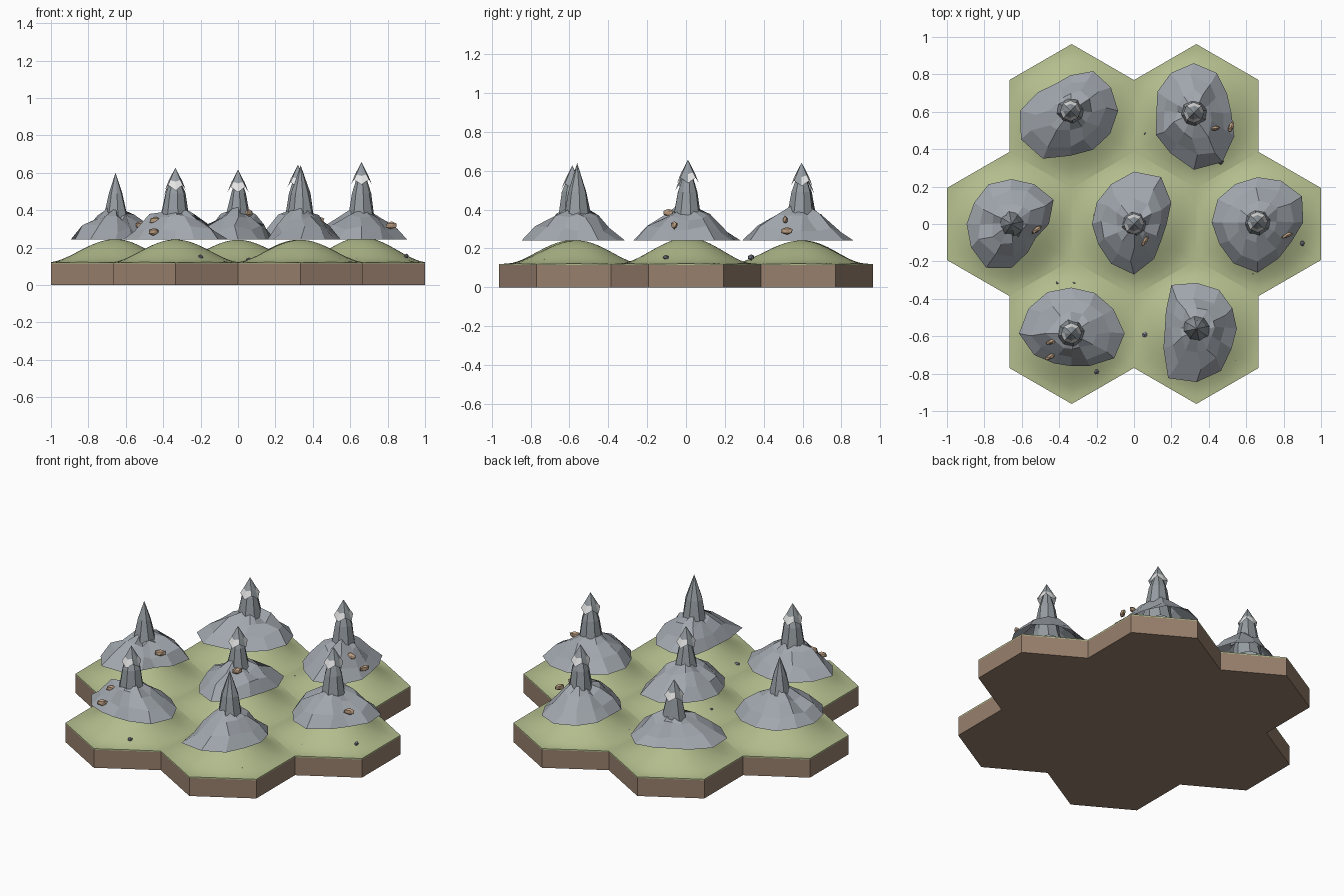
import bpy, bmesh, math, random
from mathutils import Vector

if "Cube" in bpy.data.objects:
    bpy.data.objects.remove(bpy.data.objects["Cube"])

random.seed(4)
HEX_R = 0.385      # tile corner radius
SOIL_TOP = 0.114
GRASS_Z = 0.121
RIM_Z = 0.242      # lower edge of the rock skirts


def material(name, r, g, b):
    def lin(c):
        c /= 255
        return c / 12.92 if c <= 0.04045 else ((c + 0.055) / 1.055) ** 2.4
    m = bpy.data.materials.new(name)
    m.diffuse_color = (lin(r), lin(g), lin(b), 1)
    m.use_nodes = True
    m.node_tree.nodes["Principled BSDF"].inputs["Base Color"].default_value = m.diffuse_color
    return m


SOIL = material("soil brown", 152, 128, 109)
GRASS = material("meadow green", 180, 190, 142)
ROCK = material("light rock grey", 161, 167, 174)
PEAK = material("peak grey", 148, 155, 160)
SNOW = material("snow white", 226, 227, 226)
TAN = material("tan stone", 190, 160, 132)
PEBBLE = material("pebble grey", 128, 130, 142)


def finish(bm, name, *mats, smooth=False):
    me = bpy.data.meshes.new(name)
    bmesh.ops.recalc_face_normals(bm, faces=bm.faces)
    for f in bm.faces:
        f.smooth = smooth
    bm.to_mesh(me)
    bm.free()
    for m in mats:
        me.materials.append(m)
    ob = bpy.data.objects.new(name, me)
    bpy.context.collection.objects.link(ob)
    return ob


def corner(i, r=HEX_R):
    a = math.radians(30 + 60 * i)
    return Vector((r * math.cos(a), r * math.sin(a), 0))


def hill(r, height):
    # bell profile fading out just before the tile edge
    t = min(r / 0.345, 1)
    return GRASS_Z + height * math.cos(t * math.pi / 2) ** 1.7


def soil_tile(c):
    bm = bmesh.new()
    low = [bm.verts.new(c + corner(i)) for i in range(6)]
    top = [bm.verts.new(c + corner(i) + Vector((0, 0, SOIL_TOP))) for i in range(6)]
    bm.faces.new(low[::-1])
    bm.faces.new(top)
    for i in range(6):
        # sides shared with a neighbouring tile are left out
        mid = c + (corner(i) + corner((i + 1) % 6))
        if mid.length > 0.75:
            j = (i + 1) % 6
            bm.faces.new((low[i], low[j], top[j], top[i]))
    finish(bm, "soil_tile", SOIL)


def grass_tile(c, peak, height, rings=14):
    # concentric hexagons lifted into a soft hill, plus a thin turf edge
    bm = bmesh.new()
    loops = []
    for k in range(1, rings + 1):
        loop = []
        for i in range(6):
            for s in range(6):
                p = corner(i).lerp(corner((i + 1) % 6), s / 6) * (k / rings)
                shift = (peak - c) * (1 - k / rings)
                loop.append(bm.verts.new(c + p + shift + Vector((0, 0, hill(p.length, height)))))
        loops.append(loop)
    loops.append([bm.verts.new((v.co.x, v.co.y, SOIL_TOP)) for v in loops[-1]])
    mid = bm.verts.new((peak.x, peak.y, GRASS_Z + height))
    n = len(loops[0])
    for i in range(n):
        j = (i + 1) % n
        bm.faces.new((mid, loops[0][i], loops[0][j]))
        for a, b in zip(loops, loops[1:]):
            if b is loops[-1]:
                m = (a[i].co + a[j].co) / 2
                if Vector((m.x, m.y)).length < 0.39 or (m.xy - c.xy).length > 0.39:
                    continue
            bm.faces.new((a[i], b[i], b[j], a[j]))
    ob = finish(bm, "grass_hill", GRASS, smooth=True)
    bpy.context.view_layer.objects.active = ob
    ob.select_set(True)
    bpy.ops.object.shade_smooth_by_angle(angle=math.radians(40))
    ob.select_set(False)


def rock_skirt(p, radii):
    # faceted outcrop draped around the peak, rim hovering over the hill
    bm = bmesh.new()
    loops = []
    for f, z in ((1, RIM_Z), (0.74, 0.305), (0.45, 0.365), (0.16, 0.405)):
        loop = []
        for i, r in enumerate(radii):
            jig = 0 if f == 1 else 1
            a = math.radians(30 * i + jig * random.uniform(-6, 6))
            q = r * f * (1 + jig * random.uniform(-0.1, 0.1))
            dz = jig * random.uniform(-0.022, 0.018)
            loop.append(bm.verts.new((p.x + q * math.cos(a), p.y + q * math.sin(a), z + dz)))
        loops.append(loop)
    n = len(radii)
    for a, b in zip(loops, loops[1:]):
        for i in range(n):
            j = (i + 1) % n
            bm.faces.new((a[i], a[j], b[j], b[i]))
    bm.faces.new(loops[-1])
    finish(bm, "rock_skirt", ROCK)


def spire(p, top, waist, snowy, sides=8):
    # tall faceted peak
    bm = bmesh.new()
    loops = []
    for r, z in ((0.086, 0.27), (0.078, 0.33), (waist, 0.49)):
        loops.append([bm.verts.new((
            p.x + r * random.uniform(0.92, 1.08) * math.cos(2 * math.pi * i / sides + 0.2),
            p.y + r * random.uniform(0.92, 1.08) * math.sin(2 * math.pi * i / sides + 0.2), z))
            for i in range(sides)])
    tip = bm.verts.new((p.x, p.y, top))
    for i in range(sides):
        j = (i + 1) % sides
        for a, b in zip(loops, loops[1:]):
            bm.faces.new((a[i], a[j], b[j], b[i]))
        bm.faces.new((loops[-1][i], loops[-1][j], tip))
    finish(bm, "peak_spire", PEAK)
    if not snowy:
        return
    # jagged collar below the tip, with snow on some facets
    bm = bmesh.new()
    z0 = top - 0.105
    rings = []
    for r, z, jag in ((0.056, z0, 0.014), (0.038, z0 + 0.037, 0.004)):
        rings.append([bm.verts.new((
            p.x + r * math.cos(2 * math.pi * i / sides),
            p.y + r * math.sin(2 * math.pi * i / sides),
            z + (jag if i % 2 else -jag))) for i in range(sides)])
    tip = bm.verts.new((p.x, p.y, top + 0.002))
    for i in range(sides):
        j = (i + 1) % sides
        f = bm.faces.new((rings[0][i], rings[0][j], rings[1][j], rings[1][i]))
        f.material_index = 0 if i % 4 == 3 else 1
        bm.faces.new((rings[1][i], rings[1][j], tip))
    finish(bm, "snow_collar", PEAK, SNOW)


def stone(name, mat, x, y, z, size, turn=0.0):
    # small angular stone
    bm = bmesh.new()
    bmesh.ops.create_icosphere(bm, subdivisions=1, radius=1)
    for v in bm.verts:
        v.co *= random.uniform(0.85, 1.1)
    ob = finish(bm, name, mat)
    ob.location, ob.scale, ob.rotation_euler = (x, y, z), size, (0, 0, turn)


# tile centre x, y; peak x, y, height, waist, snow; hill height; skirt radii every 30 degrees
TILES = [
    (-1 / 3, 0.577, -0.34, 0.605, 0.60, 0.046, 1, 0.120,
     (.255, .25, .245, .19, .165, .20, .27, .305, .295, .24, .24, .245)),
    (1 / 3, 0.577, 0.32, 0.595, 0.64, 0.052, 1, 0.120,
     (.20, .205, .245, .265, .245, .225, .20, .235, .25, .305, .305, .25)),
    (-2 / 3, 0, -0.655, 0, 0.60, 0.038, 0, 0.124,
     (.20, .26, .245, .24, .245, .23, .24, .25, .27, .235, .175, .15)),
    (0, 0, 0, 0, 0.615, 0.04, 1, 0.120,
     (.175, .23, .29, .28, .245, .23, .225, .22, .245, .27, .215, .17)),
    (2 / 3, 0, 0.66, 0.01, 0.655, 0.05, 1, 0.134,
     (.245, .275, .255, .24, .235, .245, .245, .235, .255, .27, .225, .21)),
    (-1 / 3, -0.577, -0.335, -0.585, 0.625, 0.055, 1, 0.122,
     (.285, .26, .25, .245, .255, .265, .28, .23, .185, .175, .20, .265)),
    (1 / 3, -0.577, 0.335, -0.56, 0.64, 0.05, 0, 0.120,
     (.215, .22, .24, .245, .27, .19, .17, .205, .305, .285, .26, .215)),
]
for cx, cy, px, py, top, waist, snowy, height, radii in TILES:
    centre, peak = Vector((cx, cy, 0)), Vector((px, py, 0))
    soil_tile(centre)
    grass_tile(centre, peak, height)
    rock_skirt(peak, radii)
    spire(peak, top, waist, snowy)

# tan stones lodged in the outcrops
for x, y, z, turn in ((0.43, 0.51, 0.345, 0.2), (0.52, 0.52, 0.29, 1.2), (-0.52, -0.03, 0.32, 0.7),
                      (0.06, -0.09, 0.385, 1.0), (0.82, -0.06, 0.32, 0.4), (-0.44, -0.63, 0.345, 0.3),
                      (-0.45, -0.71, 0.285, 0.5)):
    stone("tan_stone", TAN, x, y, z, (0.036, 0.014, 0.022), turn)

# scattered pebbles on the grass
for x, y, z, s in ((0.06, 0.485, 0.128, .01), (0.465, 0.335, 0.155, .02), (0.9, -0.105, 0.155, .016),
                   (0.635, -0.265, 0.135, .011), (0.06, -0.59, 0.132, .02), (-0.2, -0.79, 0.15, .016),
                   (0.54, -0.73, 0.138, .009), (-0.32, -0.315, 0.14, .008), (-0.41, -0.315, 0.14, .008),
                   (-0.21, 0.045, 0.165, .01)):
    stone("pebble", PEBBLE, x, y, z, (s, s * 0.8, s * 0.8), x * 9)
